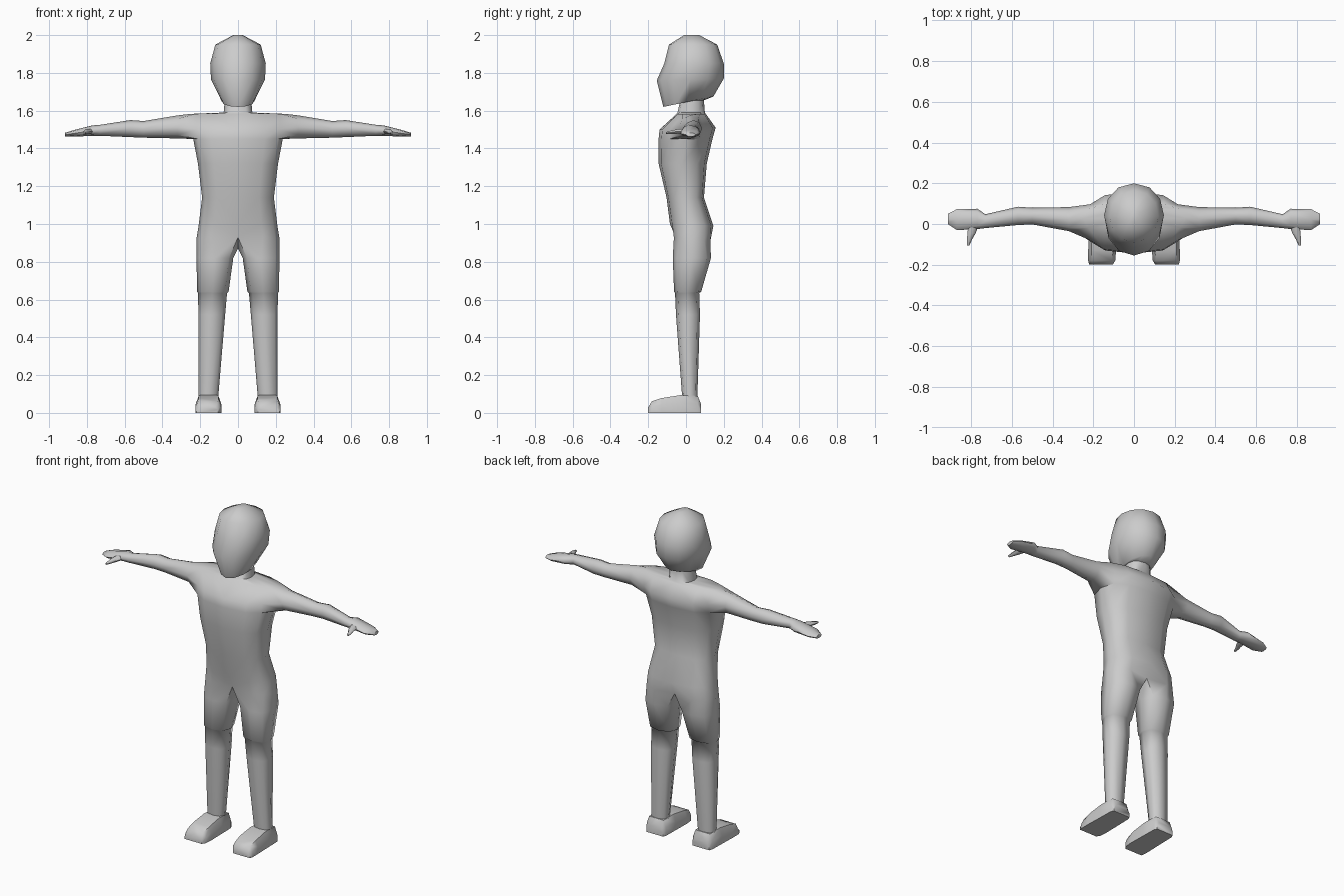
import bpy, bmesh, math

cube = bpy.data.objects.get("Cube")
if cube:
    bpy.data.objects.remove(cube, do_unlink=True)

grey = bpy.data.materials.new("plain grey")
grey.use_nodes = True
COLOUR = (0.6, 0.6, 0.6, 1)
grey.diffuse_color = COLOUR
grey.node_tree.nodes["Principled BSDF"].inputs["Base Color"].default_value = COLOUR


def bridge(bm, a, b, closed):
    """Quads between two rows of vertices."""
    n = len(a)
    for i in range(n if closed else n - 1):
        j = (i + 1) % n
        bm.faces.new((a[i], a[j], b[j], b[i]))


def row(bm, points):
    return [bm.verts.new(p) for p in points]


def finish(bm, name, angle):
    """Mirror the half across x = 0 and make a smooth object of it."""
    bmesh.ops.mirror(bm, geom=bm.verts[:] + bm.edges[:] + bm.faces[:],
                     axis='X', merge_dist=0.0005)
    bmesh.ops.recalc_face_normals(bm, faces=bm.faces[:])
    mesh = bpy.data.meshes.new(name)
    bm.to_mesh(mesh)
    bm.free()
    mesh.materials.append(grey)
    ob = bpy.data.objects.new(name, mesh)
    bpy.context.collection.objects.link(ob)
    bpy.ops.object.select_all(action='DESELECT')
    ob.select_set(True)
    bpy.context.view_layer.objects.active = ob
    bpy.ops.object.shade_smooth_by_angle(angle=math.radians(angle))


def half_ring(w, yf, yb, zf, zb, power):
    """Seven points from centre front, round the left side, to centre back."""
    pts = []
    for i in range(7):
        t = math.pi * i / 6
        c = math.copysign(abs(math.cos(t)) ** power, math.cos(t))
        x = w * abs(math.sin(t)) ** power if 0 < i < 6 else 0
        pts.append((x, (yf + yb) / 2 - (yb - yf) / 2 * c,
                    (zf + zb) / 2 - (zb - zf) / 2 * math.cos(t)))
    return pts


# Trunk, neck and head: half width, front y, back y, front z, back z, roundness
TRUNK = [
    (0.220, -0.075, 0.140, 0.93, 0.91, 0.75),   # hips
    (0.208, -0.085, 0.145, 1.00, 0.99, 0.75),
    (0.190, -0.103, 0.095, 1.14, 1.14, 0.75),   # waist
    (0.212, -0.145, 0.110, 1.32, 1.32, 0.75),
    (0.237, -0.145, 0.140, 1.45, 1.45, 0.75),   # armpit
    (0.240, -0.140, 0.157, 1.50, 1.51, 0.75),
    (0.250, -0.050, 0.105, 1.583, 1.583, 0.75),  # shoulder top
    (0.076, -0.045, 0.100, 1.59, 1.59, 0.9),    # neck
    (0.070, -0.030, 0.095, 1.655, 1.655, 0.9),
    (0.085, -0.120, 0.145, 1.62, 1.675, 1.0),   # jaw
    (0.143, -0.155, 0.200, 1.76, 1.77, 0.95),
    (0.147, -0.115, 0.200, 1.85, 1.85, 0.95),
    (0.120, -0.090, 0.165, 1.95, 1.95, 0.95),
    (0.025, -0.010, 0.070, 2.00, 2.00, 1.0),    # crown
]
bm = bmesh.new()
rows = [row(bm, half_ring(*r)) for r in TRUNK]
for k, (a, b) in enumerate(zip(rows, rows[1:])):
    if k in (4, 5):                             # leave the armhole open
        bridge(bm, a[:3], b[:3], False)
        bridge(bm, a[4:], b[4:], False)
    else:
        bridge(bm, a, b, False)
bm.faces.new(rows[-1])
low, mid, top = rows[4:7]
bm.verts.remove(mid[3])

# Centre creases above the crotch
rows[0][0].co.y, rows[0][6].co.y = -0.055, 0.11

# Arm and hand: x, front y, back y, bottom z, top z
ARM = [
    (0.32, -0.035, 0.083, 1.453, 1.575),
    (0.50, -0.002, 0.080, 1.457, 1.545),
    (0.57, -0.005, 0.085, 1.460, 1.550),
    (0.73, -0.020, 0.048, 1.467, 1.525),
    (0.77, -0.025, 0.075, 1.467, 1.522),
    (0.87, -0.030, 0.073, 1.462, 1.497),
    (0.915, 0.000, 0.050, 1.462, 1.483),
]
last = [low[3], low[4], mid[4], top[4], top[3], top[2], mid[2], low[2]]
for x, yf, yb, z0, z1 in ARM:
    pts = []
    for i in range(8):
        a = math.tau * i / 8
        pts.append((x, (yf + yb) / 2 + (yb - yf) / 2 * math.sin(a),
                    (z0 + z1) / 2 - (z1 - z0) / 2 * math.cos(a)))
    ring = row(bm, pts)
    bridge(bm, last, ring, True)
    last = ring
bm.faces.new(last)

# Leg with a small hem above the knee: z, inner x, outer x, front y, back y
LEG = [
    (0.82, 0.025, 0.220, -0.070, 0.132),
    (0.64, 0.050, 0.216, -0.063, 0.080),
    (0.635, 0.058, 0.211, -0.058, 0.070),
    (0.52, 0.068, 0.210, -0.053, 0.074),
    (0.08, 0.105, 0.210, -0.020, 0.060),
]
last = rows[0] + [bm.verts.new((0, 0.03, 0.87))]
for z, x0, x1, yf, yb in LEG:
    pts = []
    for i in range(8):
        a = math.tau * (i - 3) / 8
        c, s = math.cos(a), math.sin(a)
        c, s = (math.copysign(abs(v) ** 0.75, v) for v in (c, s))
        pts.append(((x0 + x1) / 2 + (x1 - x0) / 2 * c,
                    (yf + yb) / 2 + (yb - yf) / 2 * s, z))
    ring = row(bm, pts)
    bridge(bm, last, ring, True)
    last = ring
bm.faces.new(last)
finish(bm, "body", 65)

# Feet: y, inner x, outer x, top z
FOOT = [
    (0.080, 0.100, 0.212, 0.045),
    (0.062, 0.092, 0.220, 0.090),
    (-0.03, 0.090, 0.222, 0.094),
    (-0.13, 0.088, 0.225, 0.078),
    (-0.18, 0.092, 0.225, 0.062),
    (-0.20, 0.105, 0.220, 0.030),
]
bm = bmesh.new()
last = None
for y, x0, x1, z in FOOT:
    ring = row(bm, [(x0, y, 0), (x1, y, 0), (x1, y, z * 0.55),
                    (x1 - 0.015, y, z), (x0 + 0.015, y, z), (x0, y, z * 0.55)])
    if last:
        bridge(bm, last, ring, True)
    else:
        bm.faces.new(ring)
    last = ring
bm.faces.new(last)
finish(bm, "feet", 50)

# Thumbs: y, centre x, half width, centre z, half height
THUMB = [
    (0.010, 0.785, 0.028, 1.492, 0.016),
    (-0.045, 0.798, 0.020, 1.490, 0.014),
    (-0.075, 0.808, 0.013, 1.486, 0.011),
    (-0.105, 0.815, 0.006, 1.482, 0.006),
]
bm = bmesh.new()
last = None
for y, x, w, z, h in THUMB:
    ring = row(bm, [(x + w * math.cos(math.tau * i / 6), y,
                     z + h * math.sin(math.tau * i / 6)) for i in range(6)])
    if last:
        bridge(bm, last, ring, True)
    else:
        bm.faces.new(ring)
    last = ring
bm.faces.new(last)
finish(bm, "thumbs", 65)
